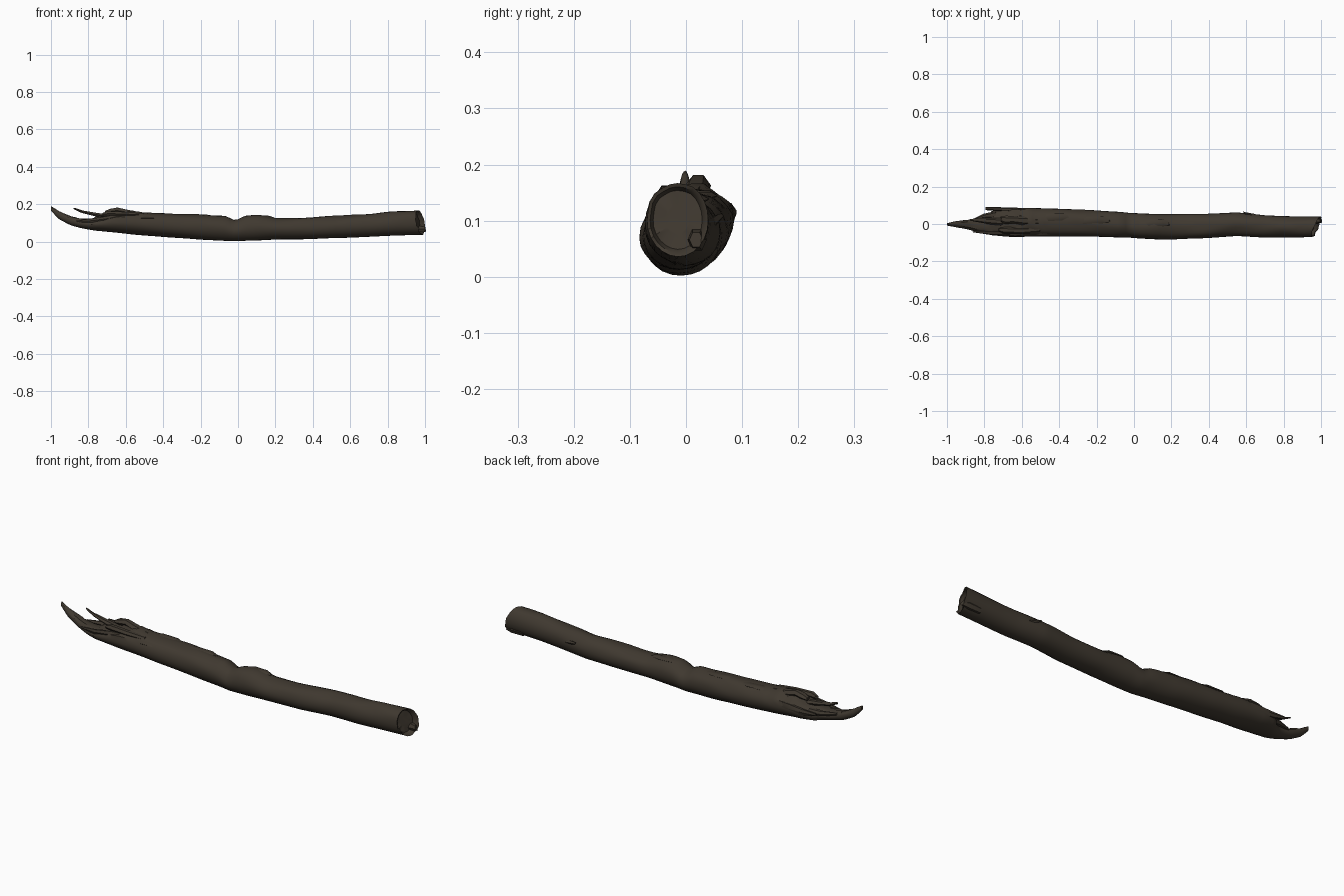
import bpy, bmesh, math, random
from mathutils import Vector, noise

random.seed(4)

bark = bpy.data.materials.new("dark bark brown")
bark.diffuse_color = (0.050, 0.040, 0.029, 1)


def finish(bm, name, angle=35):
    bmesh.ops.recalc_face_normals(bm, faces=bm.faces)
    me = bpy.data.meshes.new(name)
    bm.to_mesh(me)
    bm.free()
    ob = bpy.data.objects.new(name, me)
    bpy.context.collection.objects.link(ob)
    me.materials.append(bark)
    bpy.ops.object.select_all(action='DESELECT')
    bpy.context.view_layer.objects.active = ob
    ob.select_set(True)
    bpy.ops.object.shade_smooth_by_angle(angle=math.radians(angle))
    return ob


def skin(bm, rings):
    """Bridge neighbouring rings of vertices with quads."""
    n = len(rings[0])
    for a, b in zip(rings, rings[1:]):
        for i in range(n):
            j = (i + 1) % n
            bm.faces.new((a[i], a[j], b[j], b[i]))


def lerp_profile(x):
    for p, q in zip(PROFILE, PROFILE[1:]):
        if x <= q[0]:
            t = (x - p[0]) / (q[0] - p[0])
            return [a + (b - a) * t for a, b in zip(p[1:], q[1:])]
    return list(PROFILE[-1][1:])


# x, y min, y max, z min, z max of the log's outline
PROFILE = [
    (-1.00, -0.008, 0.004, 0.165, 0.188), (-0.96, -0.016, 0.014, 0.122, 0.164),
    (-0.90, -0.026, 0.022, 0.089, 0.138), (-0.84, -0.042, 0.026, 0.072, 0.122),
    (-0.79, -0.054, 0.038, 0.063, 0.120), (-0.76, -0.060, 0.070, 0.058, 0.130),
    (-0.70, -0.066, 0.084, 0.052, 0.142), (-0.64, -0.070, 0.086, 0.046, 0.160),
    (-0.55, -0.067, 0.086, 0.037, 0.163), (-0.40, -0.067, 0.082, 0.025, 0.152),
    (-0.20, -0.068, 0.073, 0.011, 0.146), (-0.07, -0.071, 0.064, 0.004, 0.137),
    (-0.02, -0.073, 0.058, 0.002, 0.114), (0.01, -0.076, 0.057, 0.003, 0.122),
    (0.03, -0.078, 0.056, 0.004, 0.138), (0.10, -0.081, 0.054, 0.006, 0.142),
    (0.20, -0.083, 0.053, 0.011, 0.126), (0.40, -0.075, 0.055, 0.014, 0.131),
    (0.55, -0.064, 0.062, 0.020, 0.138), (0.70, -0.073, 0.047, 0.026, 0.149),
    (0.85, -0.073, 0.041, 0.033, 0.162), (0.96, -0.070, 0.040, 0.036, 0.167)]

# Main log: lofted rings with rough bark, torn at the left, sawn at the right
N, STEPS = 24, 90
bm = bmesh.new()
rings = []
for s in range(STEPS + 1):
    x = -1 + 1.955 * s / STEPS
    y0, y1, z0, z1 = lerp_profile(x)
    cy, cz, ry, rz = (y0 + y1) / 2, (z0 + z1) / 2, (y1 - y0) / 2, (z1 - z0) / 2
    ring = []
    for i in range(N):
        a = 2 * math.pi * i / N
        c, d = math.cos(a), math.sin(a)
        up = max(0, d)
        k = 1 + 0.06 * noise.noise((x * 7, c * 1.6, d * 1.6)) * (0.4 + up)
        torn = max(0, min(1, (-0.45 - x) / 0.2)) * up
        k += torn * 0.30 * noise.noise((x * 22, c * 5, d * 5))
        px = x
        if x > 0.8:                      # slanted, ragged right end
            w = (x - 0.8) / 0.155
            px += w * (0.020 + 0.022 * c - 0.012 * d
                       + 0.014 * noise.noise((c * 3, d * 3, 2)))
        ring.append(bm.verts.new((px, cy + ry * c * k, cz + rz * d * k)))
    rings.append(ring)

# dished face of the sawn end
mid = sum((v.co for v in rings[-1]), Vector()) / N
for f, dx in ((0.90, -0.004), (0.80, -0.022), (0.40, -0.022)):
    rings.append([bm.verts.new(mid.lerp(v.co, f) + Vector((dx, 0, 0)))
                  for v in rings[STEPS]])
skin(bm, rings)
bm.faces.new(rings[0])
bm.faces.new(rings[-1])
finish(bm, "log")


def splinter(name, path, sides=6):
    """Tapered splinter through points (x, y, z, width, height)."""
    bm = bmesh.new()
    rings = []
    for x, y, z, w, h in path:
        rings.append([bm.verts.new((
            x + random.uniform(-.006, .006),
            y + w / 2 * math.cos(2 * math.pi * i / sides),
            z + h / 2 * math.sin(2 * math.pi * i / sides))) for i in range(sides)])
    skin(bm, rings)
    bm.faces.new(rings[0])
    bm.faces.new(rings[-1])
    finish(bm, name)


# Torn slivers at the broken left end
splinter("back_sliver", [(-0.79, 0.082, 0.118, .016, .014), (-0.73, 0.080, 0.112, .020, .030),
                         (-0.62, 0.074, 0.110, .026, .050), (-0.50, 0.066, 0.105, .02, .04)])
splinter("raised_sliver", [(-0.875, 0.022, 0.177, .010, .008), (-0.835, 0.020, 0.160, .022, .014),
                           (-0.78, 0.016, 0.148, .034, .020), (-0.68, 0.010, 0.130, .04, .03)])
splinter("top_chunk", [(-0.71, 0.026, 0.156, .030, .016), (-0.685, 0.022, 0.162, .046, .028),
                       (-0.645, 0.022, 0.166, .036, .036), (-0.59, 0.018, 0.156, .050, .030),
                       (-0.50, 0.012, 0.146, .03, .02)])
splinter("front_sliver", [(-0.86, -0.040, 0.108, .008, .010), (-0.78, -0.048, 0.112, .018, .026),
                          (-0.68, -0.046, 0.126, .024, .030), (-0.58, -0.040, 0.132, .02, .02)])
splinter("left_chunk", [(-0.72, -0.030, 0.146, .020, .018), (-0.69, -0.034, 0.150, .036, .030),
                        (-0.60, -0.036, 0.147, .036, .026), (-0.50, -0.030, 0.142, .03, .02)])
splinter("tongue_sliver", [(-0.87, 0.018, 0.118, .012, .014), (-0.80, 0.042, 0.112, .026, .026),
                           (-0.74, 0.050, 0.110, .04, .04)])

# Peeling bark plates along the top
for n, (x, y, z, l, w) in enumerate([(-0.42, 0.03, 0.146, .16, .05), (-0.22, 0.015, 0.140, .18, .05),
                                     (0.12, 0.0, 0.134, .14, .05), (-0.46, -0.045, 0.126, .18, .03)]):
    splinter("bark_plate_%d" % n, [(x - l / 2, y, z - .004, w * .4, .008), (x - l / 4, y, z, w, .018),
                                   (x + l / 4, y + .004, z - .002, w * .9, .016),
                                   (x + l / 2, y, z - .006, w * .3, .008)])

# Small snapped twig on the back, and the bark lip of the sawn end
splinter("twig_stub", [(0.585, 0.062, 0.108, .010, .010), (0.60, 0.056, 0.104, .014, .016),
                       (0.64, 0.044, 0.095, .02, .02)], 5)
splinter("end_lip", [(0.90, 0.020, 0.064, .03, .04), (0.97, 0.020, 0.066, .034, .044),
                     (1.0, 0.018, 0.066, .024, .030)])
